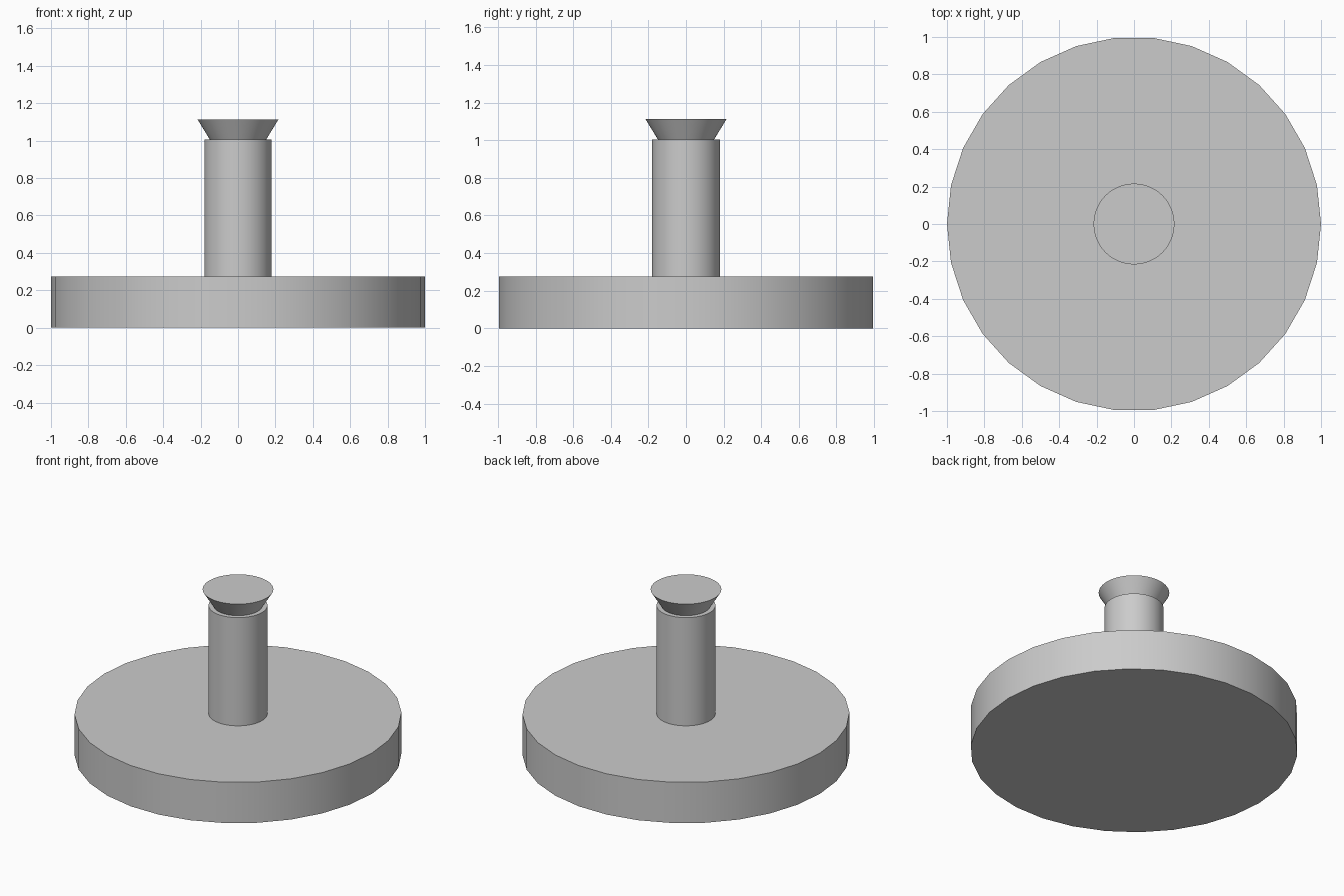
import bpy
import math

cube = bpy.data.objects.get("Cube")
if cube:
    bpy.data.objects.remove(cube, do_unlink=True)

grey = bpy.data.materials.new("light grey")
grey.use_nodes = True
grey.diffuse_color = (0.6, 0.6, 0.6, 1)
grey.node_tree.nodes["Principled BSDF"].inputs["Base Color"].default_value = (0.6, 0.6, 0.6, 1)


def round_part(name, sides, r_bottom, r_top, z0, z1):
    """Upright cylinder or cone frustum with a corner on the x axis."""
    bpy.ops.mesh.primitive_cone_add(
        vertices=sides, radius1=r_bottom, radius2=r_top, depth=z1 - z0,
        location=(0, 0, (z0 + z1) / 2), rotation=(0, 0, math.pi / 2))
    part = bpy.context.object
    part.name = name
    part.data.materials.append(grey)
    bpy.ops.object.shade_smooth_by_angle(angle=math.radians(30))
    return part


# Wide disc, central post and flared cap
round_part("base_disc", 30, 1.0, 1.0, 0.0, 0.275)
round_part("post", 64, 0.18, 0.18, 0.275, 1.005)
round_part("flared_cap", 64, 0.15, 0.216, 1.005, 1.113)
